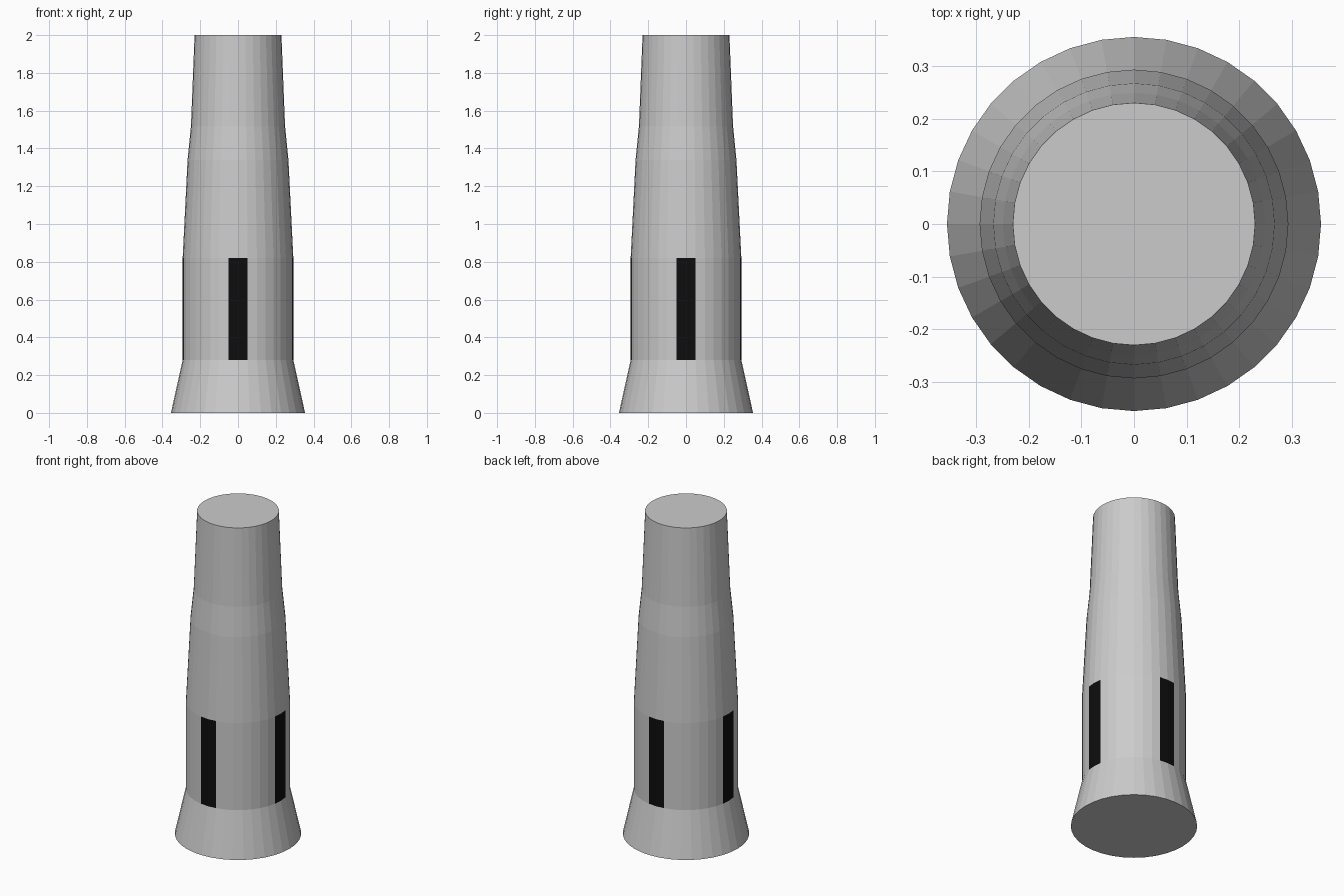
import bpy, bmesh
from math import cos, sin, tau

cube = bpy.data.objects.get("Cube")
if cube:
    bpy.data.objects.remove(cube)


def material(name, value):
    mat = bpy.data.materials.new(name)
    mat.use_nodes = True
    colour = (value, value, value, 1)
    mat.diffuse_color = colour
    mat.node_tree.nodes["Principled BSDF"].inputs["Base Color"].default_value = colour
    return mat


SIDES = 36
QUARTER = SIDES // 4
# Tower outline as (radius, height): flared foot, straight shaft, tapering neck
PROFILE = [(0.355, 0), (0.293, 0.28), (0.293, 0.82),
           (0.267, 1.34), (0.249, 1.52), (0.23, 2)]
SHAFT = 1  # profile section that holds the openings

bm = bmesh.new()
rings = [[bm.verts.new((r * cos(tau * i / SIDES), r * sin(tau * i / SIDES), z))
          for i in range(SIDES)] for r, z in PROFILE]

# Walls, with a dark opening two facets wide on each of the four sides
for level, (low, high) in enumerate(zip(rings, rings[1:])):
    for i in range(SIDES):
        j = (i + 1) % SIDES
        face = bm.faces.new((low[i], low[j], high[j], high[i]))
        if level == SHAFT and i % QUARTER in (0, QUARTER - 1):
            face.material_index = 1

# Flat caps
bm.faces.new(rings[0][::-1])
bm.faces.new(rings[-1])

mesh = bpy.data.meshes.new("tower")
bm.to_mesh(mesh)
bm.free()
mesh.materials.append(material("light grey", 0.6))
mesh.materials.append(material("black opening", 0.004))
tower = bpy.data.objects.new("tower", mesh)
bpy.context.collection.objects.link(tower)
